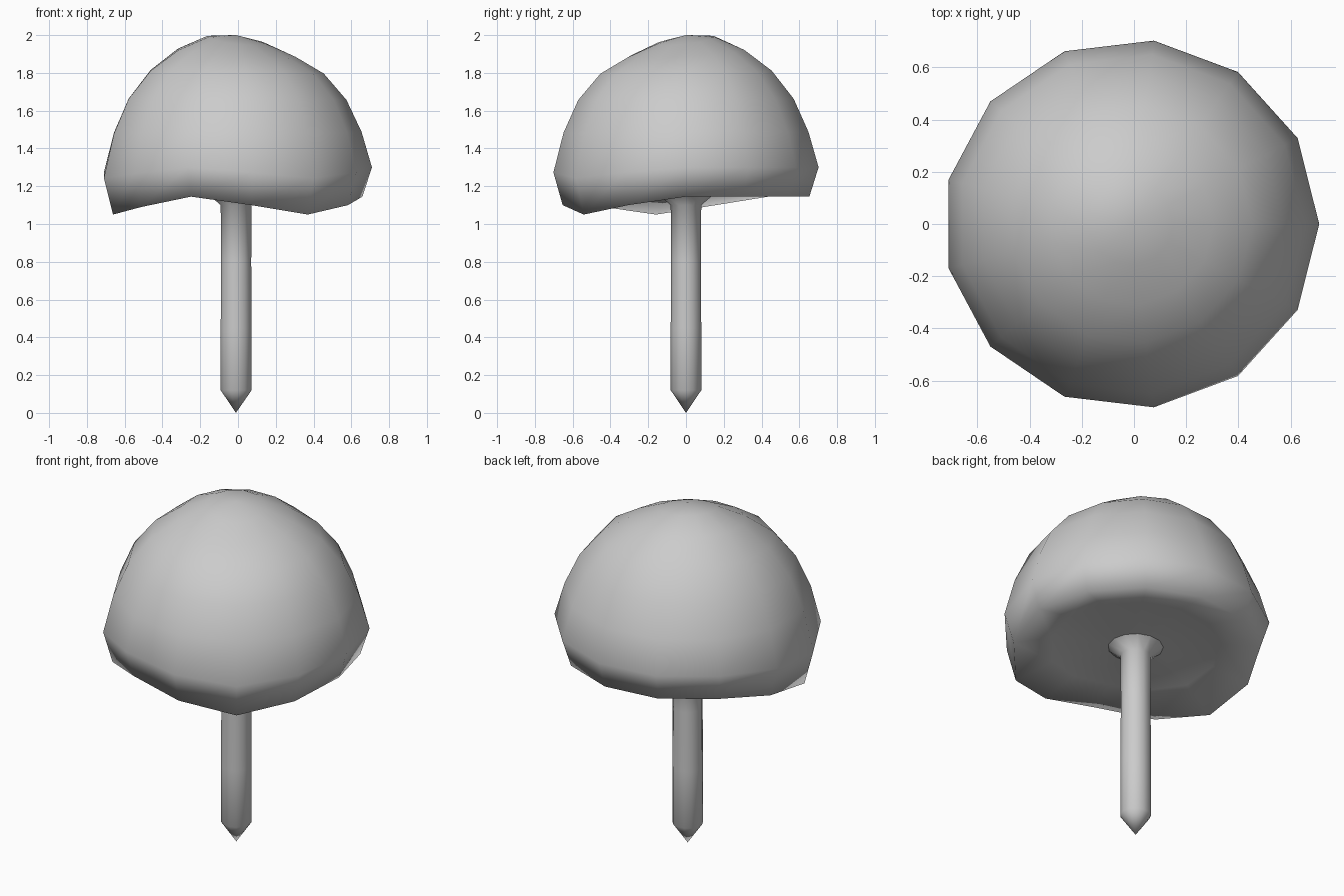
import bpy
from math import sin, cos, pi, radians

if "Cube" in bpy.data.objects:
    bpy.data.objects.remove(bpy.data.objects["Cube"])

SIDES = 13
CX = -0.011
# how far the wavy cap edge droops at each side
DROOP = [0, 0, 0, 0, 0, 0, 0.045, 0.095, 0.055, 0, 0.045, 0.095, 0.045]


def loft(name, rings, tip=None):
    """rings: (radius, z, lean to the back left, droop factor), swept round z."""
    verts, faces = [], []
    for r, z, lean, droop in rings:
        for k in range(SIDES):
            a = 2 * pi * k / SIDES
            verts.append((CX + r * cos(a), 0.982 * r * sin(a),
                          z + lean * cos(a - radians(135)) - droop * DROOP[k]))
    for i in range(len(rings) - 1):
        for k in range(SIDES):
            n = (k + 1) % SIDES
            a, b = i * SIDES, (i + 1) * SIDES
            faces.append((a + k, a + n, b + n, b + k))
    if tip is not None:
        verts.append((CX, 0, tip))
        t = len(verts) - 1
        last = (len(rings) - 1) * SIDES
        faces += [(last + k, last + (k + 1) % SIDES, t) for k in range(SIDES)]
    mesh = bpy.data.meshes.new(name)
    mesh.from_pydata(verts, [], faces)
    mesh.update()
    mesh.shade_smooth()
    ob = bpy.data.objects.new(name, mesh)
    bpy.context.collection.objects.link(ob)
    return ob


# domed cap with drooping edge and hollow underside
loft("cap", [
    (0.14, 1.155, 0, 0),
    (0.46, 1.175, 0, 0.4),
    (0.67, 1.145, 0, 1.0),
    (0.72, 1.30, 0, 0.6),
    (0.665, 1.488, 0, 0.1),
    (0.585, 1.66, 0.004, 0),
    (0.465, 1.805, 0.012, 0),
    (0.315, 1.905, 0.028, 0),
    (0.16, 1.972, 0.026, 0),
], tip=2.0)

# stem with pointed foot, flaring into the cap
stem = loft("stem", [
    (0.155, 1.16, 0, 0),
    (0.083, 1.10, 0, 0),
    (0.081, 0.80, 0, 0),
    (0.083, 0.45, 0, 0),
    (0.083, 0.12, 0, 0),
], tip=0.0)
stem.data.flip_normals()
